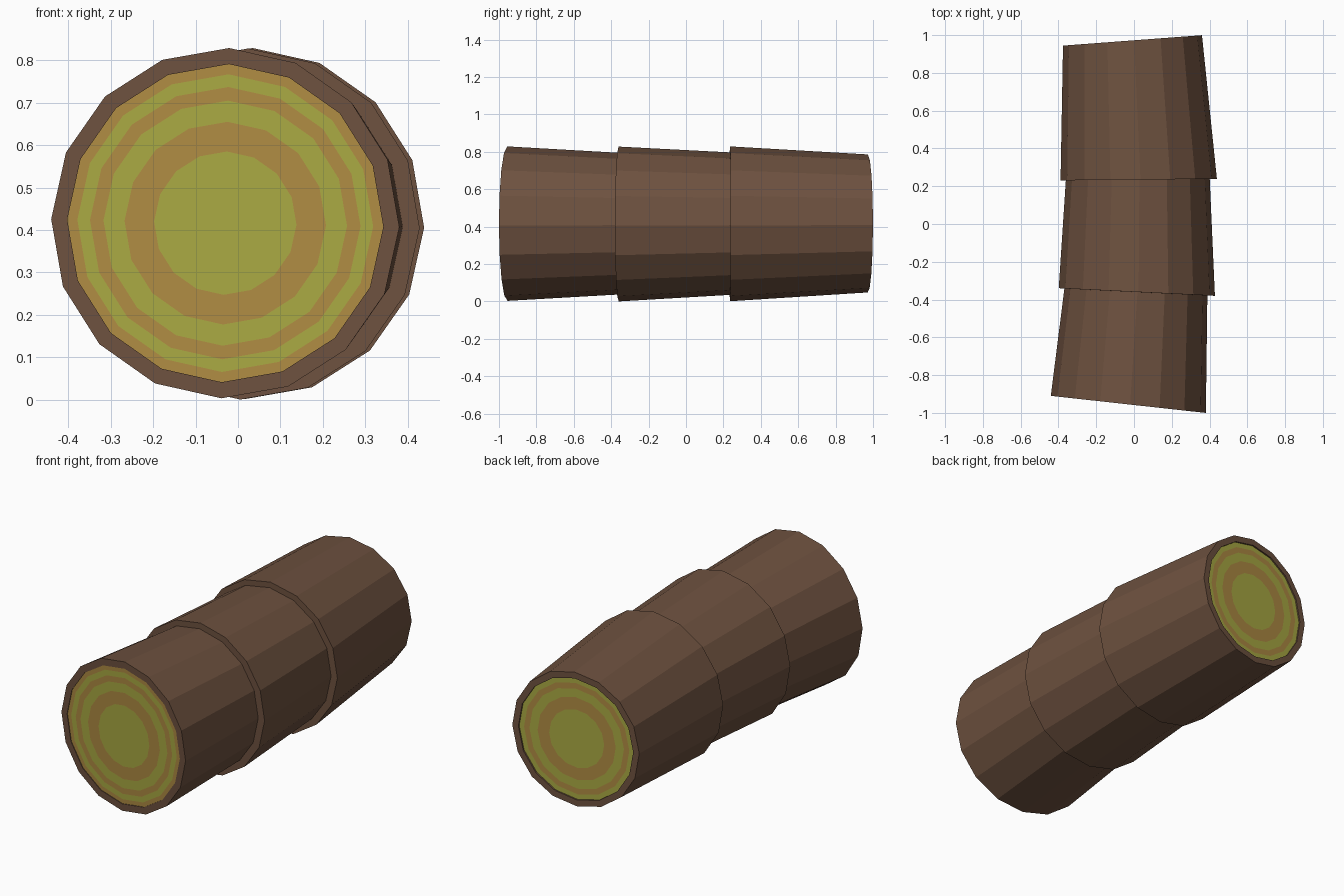
import bpy, bmesh, math
from mathutils import Vector

if "Cube" in bpy.data.objects:
    bpy.data.objects.remove(bpy.data.objects["Cube"])

SIDES = 16
TWIST = math.radians(1.3)


def material(name, rgb):
    m = bpy.data.materials.new(name)
    m.diffuse_color = (*rgb, 1)
    m.use_nodes = True
    m.node_tree.nodes["Principled BSDF"].inputs["Base Color"].default_value = m.diffuse_color
    return m


BARK = material("bark_brown", (0.155, 0.083, 0.05))
OCHRE = material("ring_ochre", (0.43, 0.26, 0.056))
GREEN = material("ring_green", (0.40, 0.40, 0.056))


def ring(bm, x, y, z, r, slope):
    """Ring of vertices around the log, tilted so that y changes by slope along x."""
    t = Vector((1, slope, 0)).normalized()
    verts = []
    for i in range(SIDES):
        a = 2 * math.pi * i / SIDES - TWIST
        verts.append(bm.verts.new(Vector((x, y, z)) + t * r * math.cos(a)
                                  + Vector((0, 0, r * math.sin(a)))))
    return verts


def bridge(bm, a, b, mat=0):
    for i in range(SIDES):
        j = (i + 1) % SIDES
        bm.faces.new((a[i], a[j], b[j], b[i])).material_index = mat


def finish(bm, name, mats):
    me = bpy.data.meshes.new(name)
    bm.to_mesh(me)
    bm.free()
    for m in mats:
        me.materials.append(m)
    bpy.context.collection.objects.link(bpy.data.objects.new(name, me))


# Ends of the log: centre x, y, z and tilt
FRONT = (-0.03, -0.955, 0.416)
BACK = (-0.008, 0.972, 0.417)
F_TILT, B_TILT = -0.11, 0.075

# Bark: three tapering segments joined by stepped lips, with a rim at both ends
sections = [
    (-0.03, -0.951, 0.416, 0.375, F_TILT),
    (*FRONT, 0.375, F_TILT),
    (*FRONT, 0.413, F_TILT),
    (0.01, -0.36, 0.416, 0.379, -0.049),
    (0.015, -0.36, 0.414, 0.414, -0.049),
    (0.02, 0.235, 0.416, 0.381, 0.01),
    (0.025, 0.235, 0.415, 0.414, 0.01),
    (*BACK, 0.369, B_TILT),
    (*BACK, 0.334, B_TILT),
    (-0.008, 0.964, 0.417, 0.334, B_TILT),
]
bm = bmesh.new()
loops = [ring(bm, *s) for s in sections]
for a, b in zip(loops, loops[1:]):
    bridge(bm, a, b)
finish(bm, "bark", [BARK])


# Cut ends: concentric growth rings, alternating colours down to a green core
def cut_end(name, centre, tilt, radii, facing):
    bm = bmesh.new()
    rings = [ring(bm, *centre, r, tilt) for r in radii]
    n = len(rings)
    for k in range(n - 1):
        a, b = rings[k], rings[k + 1]
        if facing > 0:
            a, b = b, a
        bridge(bm, b, a, (n - k) % 2)
    core = rings[-1] if facing < 0 else rings[-1][::-1]
    bm.faces.new(core).material_index = 1
    for f in bm.faces:
        f.normal_update()
        if f.normal.y * facing < 0:
            f.normal_flip()
    finish(name=name, bm=bm, mats=[OCHRE, GREEN])


cut_end("front_cut_end", (-0.03, -0.951, 0.416), F_TILT,
        [0.375, 0.351, 0.321, 0.289, 0.239, 0.169], -1)
cut_end("back_cut_end", (-0.008, 0.964, 0.417), B_TILT,
        [0.334, 0.306, 0.275, 0.227, 0.16], 1)
